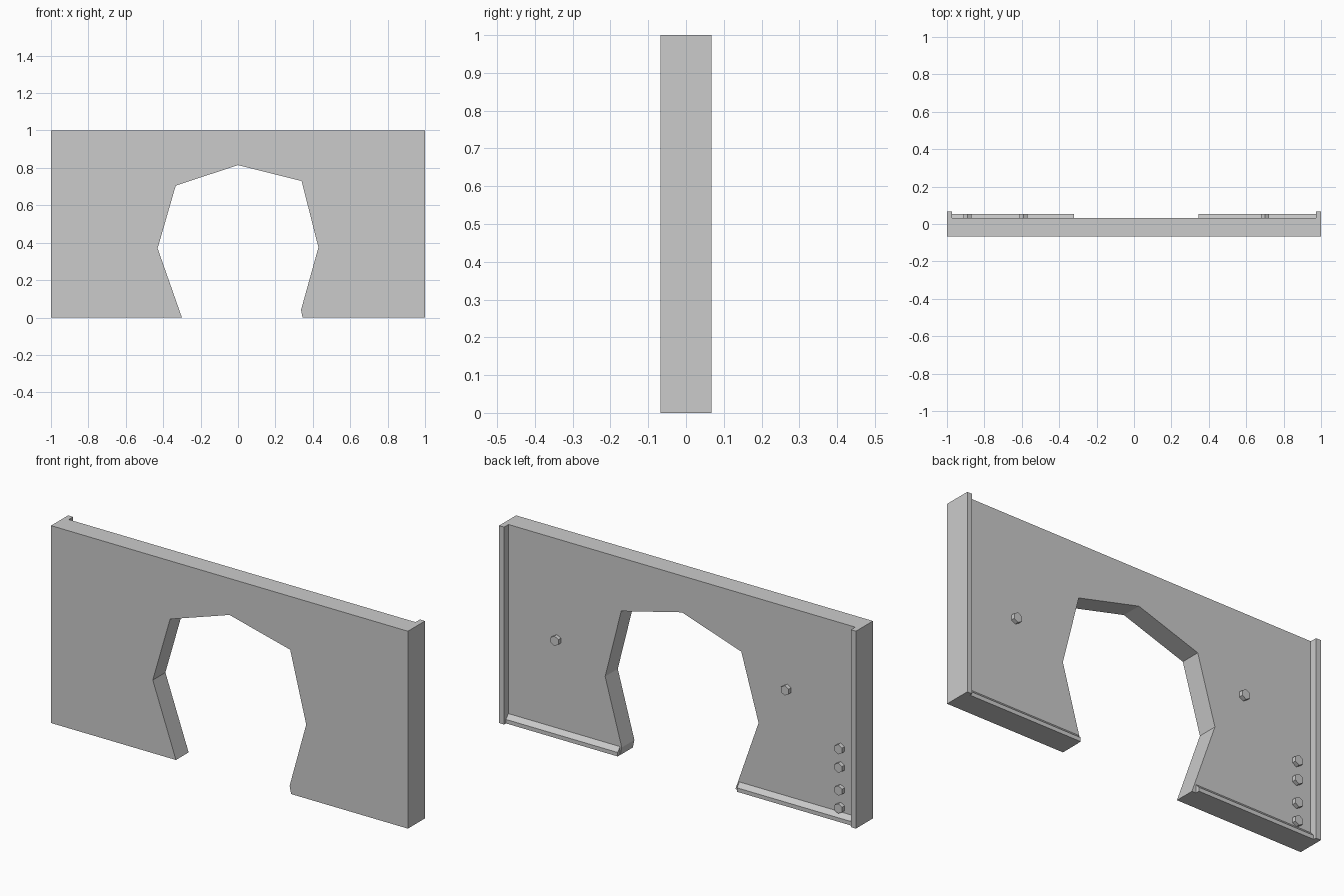
import bpy, bmesh, math
from mathutils import Matrix

if "Cube" in bpy.data.objects:
    bpy.data.objects.remove(bpy.data.objects["Cube"])

FRONT, BACK, STRIP_Y, TRIM_Y = -0.068, 0.033, 0.068, 0.053


def finish(name, bm):
    bmesh.ops.recalc_face_normals(bm, faces=bm.faces)
    mesh = bpy.data.meshes.new(name)
    bm.to_mesh(mesh)
    bm.free()
    obj = bpy.data.objects.new(name, mesh)
    bpy.context.collection.objects.link(obj)
    return obj


def extrude_outline(name, points, offset):
    bm = bmesh.new()
    face = bm.faces.new([bm.verts.new(p) for p in points])
    geom = bmesh.ops.extrude_face_region(bm, geom=[face])["geom"]
    verts = [g for g in geom if isinstance(g, bmesh.types.BMVert)]
    bmesh.ops.translate(bm, verts=verts, vec=offset)
    return finish(name, bm)


# Wall with a rough cave-like opening
opening = [(-0.30, 0), (-0.43, 0.37), (-0.333, 0.705), (0, 0.815),
           (0.34, 0.73), (0.43, 0.375), (0.337, 0.04), (0.345, 0)]
outline = [(-1, 0)] + opening + [(1, 0), (1, 1), (-1, 1)]
extrude_outline("wall", [(x, FRONT, z) for x, z in outline],
                (0, BACK - FRONT, 0))

# Upright strips at both ends of the back
for side, name in ((-1, "left_strip"), (1, "right_strip")):
    xs = (side, side * 0.972)
    extrude_outline(name, [(xs[0], BACK, 0), (xs[1], BACK, 0),
                           (xs[1], STRIP_Y, 0), (xs[0], STRIP_Y, 0)], (0, 0, 1))

# Skirting boards with a sloped top
skirting = [(BACK, 0), (TRIM_Y, 0), (TRIM_Y, 0.02), (BACK, 0.042)]
for name, x0, x1 in (("left_skirting", -0.972, -0.322),
                     ("right_skirting", 0.346, 0.972)):
    extrude_outline(name, [(x0, y, z) for y, z in skirting], (x1 - x0, 0, 0))

# Six-sided pegs on the back
pegs = [(0.70, 0.49), (-0.59, 0.584), (-0.89, 0.366),
        (-0.89, 0.272), (-0.89, 0.157), (-0.89, 0.066)]
for i, (x, z) in enumerate(pegs):
    hexagon = [(x + 0.025 * math.sin(k * math.pi / 3), BACK,
                z + 0.025 * math.cos(k * math.pi / 3)) for k in range(6)]
    extrude_outline(f"peg_{i + 1}", hexagon, (0, TRIM_Y - BACK, 0))
